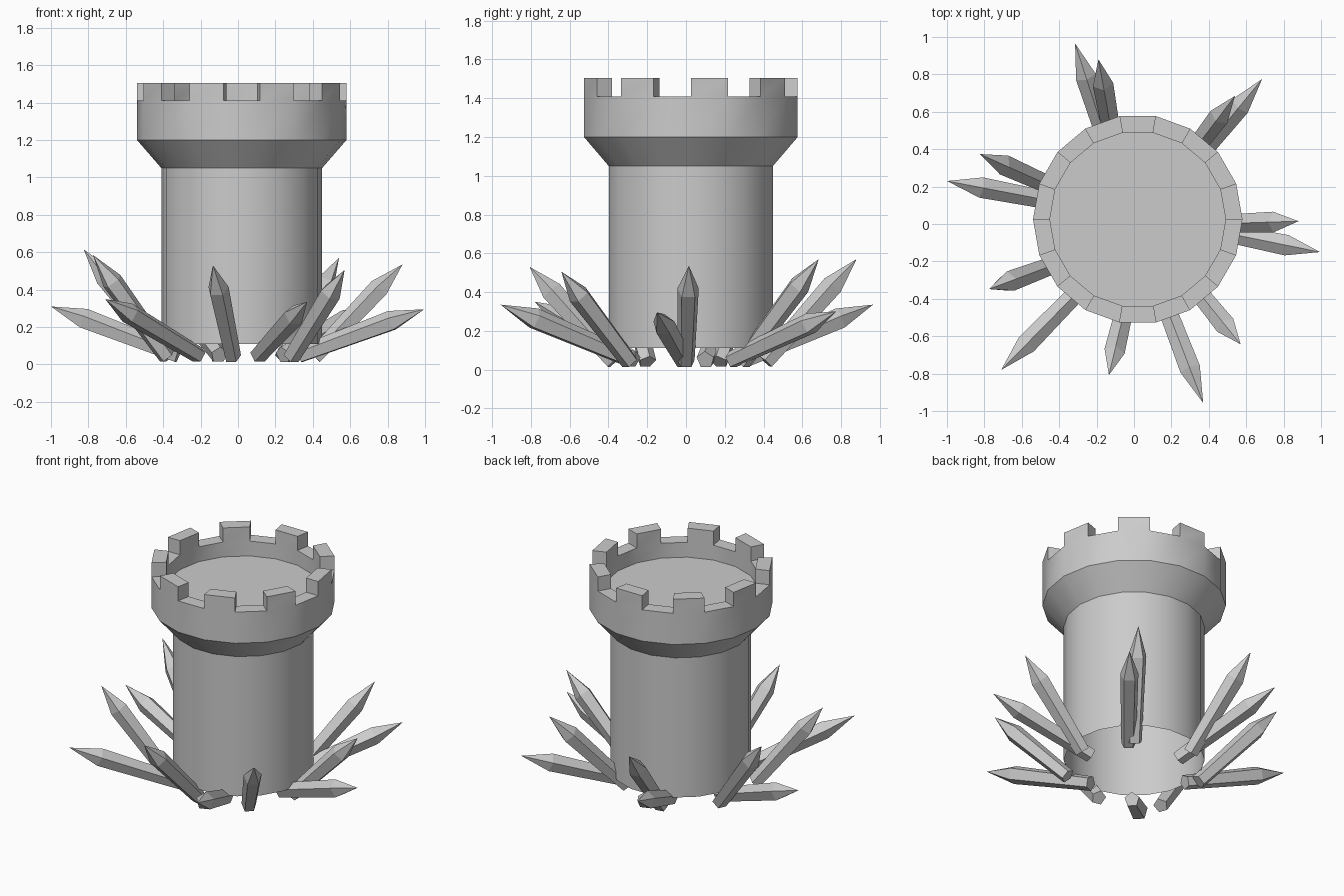
import bpy, bmesh
from math import cos, sin, pi, radians
from mathutils import Vector

if "Cube" in bpy.data.objects:
    bpy.data.objects.remove(bpy.data.objects["Cube"])


def make_object(name, bm):
    bmesh.ops.recalc_face_normals(bm, faces=bm.faces[:])
    mesh = bpy.data.meshes.new(name)
    bm.to_mesh(mesh)
    bm.free()
    ob = bpy.data.objects.new(name, mesh)
    bpy.context.collection.objects.link(ob)
    return ob


# Tower: lathed 18-sided profile, open underneath, floor sunk below the rim
SIDES, CX, CY = 18, 0.02, 0.025
profile = [(0.43, 0.11), (0.43, 1.05), (0.56, 1.20), (0.56, 1.41), (0.47, 1.41), (0.47, 1.31)]
bm = bmesh.new()
rings = [[bm.verts.new((CX + r * cos(2 * pi * k / SIDES), CY + r * sin(2 * pi * k / SIDES), z))
          for k in range(SIDES)] for r, z in profile]
merlon_faces = []
for i in range(len(rings) - 1):
    a, b = rings[i], rings[i + 1]
    for k in range(SIDES):
        n = (k + 1) % SIDES
        f = bm.faces.new((a[k], a[n], b[n], b[k]))
        if i == 3 and k % 2 == 0:
            merlon_faces.append(f)
bm.faces.new(rings[-1])
bm.normal_update()

# Battlements: raise every second rim segment
for f in merlon_faces:
    res = bmesh.ops.extrude_face_region(bm, geom=[f])
    top = [v for v in res["geom"] if isinstance(v, bmesh.types.BMVert)]
    bmesh.ops.translate(bm, verts=top, vec=(0, 0, 0.095))
    if f.is_valid:
        bmesh.ops.delete(bm, geom=[f], context='FACES_ONLY')
tower = make_object("tower", bm)
bpy.context.view_layer.objects.active = tower
tower.select_set(True)
bpy.ops.object.shade_smooth_by_angle(angle=radians(30))
tower.select_set(False)


# Crystals: five-sided prisms, widening slightly, ending in a point
def crystal(name, base, tip, turn):
    base, tip = Vector(base), Vector(tip)
    axis = tip - base
    q = axis.to_track_quat('Z', 'Y')
    bm = bmesh.new()

    def ring(r, t):
        return [bm.verts.new(base + axis * t + q @ Vector(
            (r * cos(turn + 2 * pi * k / 5), r * sin(turn + 2 * pi * k / 5), 0))) for k in range(5)]

    low, high = ring(0.047, 0), ring(0.058, 0.74)
    point = bm.verts.new(tip)
    bm.faces.new(low)
    for k in range(5):
        n = (k + 1) % 5
        bm.faces.new((low[k], low[n], high[n], high[k]))
        bm.faces.new((high[k], high[n], point))
    make_object(name, bm)


low_crystals = [
    ((-0.10, 0.30, 0.05), (-0.315, 0.965, 0.335)),
    ((0.24, 0.235, 0.05), (0.685, 0.775, 0.30)),
    ((0.33, -0.015, 0.05), (0.995, -0.15, 0.295)),
    ((0.11, -0.28, 0.05), (0.37, -0.957, 0.335)),
    ((-0.21, -0.27, 0.05), (-0.71, -0.78, 0.35)),
    ((-0.32, 0.10, 0.05), (-1.0, 0.23, 0.31)),
]
high_crystals = [
    ((-0.105, 0.41, 0.04), (-0.19, 0.88, 0.57)),
    ((0.24, 0.29, 0.04), (0.54, 0.685, 0.57)),
    ((0.41, 0.00, 0.04), (0.88, 0.015, 0.535)),
    ((0.285, -0.29, 0.04), (0.57, -0.643, 0.505)),
    ((-0.03, -0.37, 0.04), (-0.134, -0.807, 0.53)),
    ((-0.38, -0.20, 0.04), (-0.775, -0.348, 0.585)),
    ((-0.37, 0.17, 0.04), (-0.825, 0.374, 0.615)),
]
for i, (b, t) in enumerate(low_crystals):
    crystal(f"low_crystal_{i + 1}", b, t, pi / 2)
for i, (b, t) in enumerate(high_crystals):
    crystal(f"high_crystal_{i + 1}", b, t, pi / 2)
